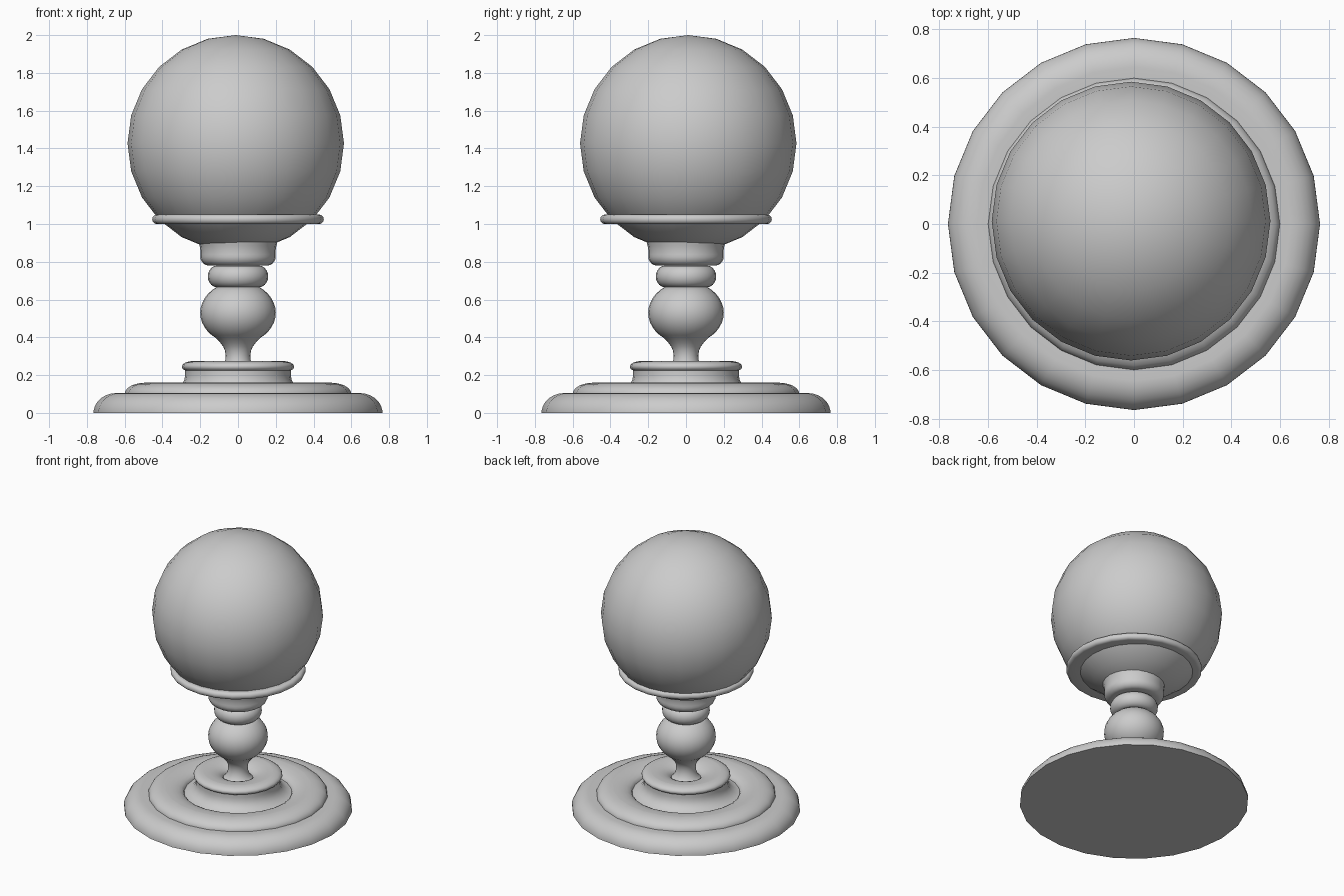
import bpy
import math

SEGMENTS = 24

cube = bpy.data.objects.get("Cube")
if cube:
    bpy.data.objects.remove(cube, do_unlink=True)

grey = bpy.data.materials.new("plain_grey")
grey.use_nodes = True
colour = (0.6, 0.6, 0.6, 1)
grey.diffuse_color = colour
grey.node_tree.nodes["Principled BSDF"].inputs["Base Color"].default_value = colour


def arc(r, z, a, b, start, end, steps=6):
    """Points of an elliptical arc in the (radius, height) plane, in degrees."""
    angles = [math.radians(start + (end - start) * i / steps) for i in range(steps + 1)]
    return [(r + a * math.cos(t), z + b * math.sin(t)) for t in angles]


def finish(obj, name, angle=50):
    obj.name = name
    obj.data.materials.append(grey)
    bpy.ops.object.select_all(action='DESELECT')
    obj.select_set(True)
    bpy.context.view_layer.objects.active = obj
    bpy.ops.object.shade_smooth_by_angle(angle=math.radians(angle))


def lathe(name, profile):
    """Turn a bottom-to-top profile about the z axis and close both ends."""
    verts, faces = [], []
    n = SEGMENTS
    for r, z in profile:
        for i in range(n):
            t = 2 * math.pi * i / n
            verts.append((r * math.cos(t), r * math.sin(t), z))
    for k in range(len(profile) - 1):
        for i in range(n):
            j = (i + 1) % n
            faces.append((k * n + i, k * n + j, (k + 1) * n + j, (k + 1) * n + i))
    faces.append(tuple(reversed(range(n))))
    faces.append(tuple(range(len(verts) - n, len(verts))))
    mesh = bpy.data.meshes.new(name)
    mesh.from_pydata(verts, [], faces)
    obj = bpy.data.objects.new(name, mesh)
    bpy.context.collection.objects.link(obj)
    finish(obj, name)


# Stepped foot
lathe("foot_plate", [(0.765, 0)] + arc(0.645, 0.0, 0.12, 0.105, 8, 90) + [(0.58, 0.1)])
lathe("foot_step", [(0.6, 0.09)] + arc(0.49, 0.1, 0.11, 0.06, 5, 90) + arc(0.49, 0.11, 0.13, 0.05, 90, 180))

# Flared collar and the dished ring on it
lathe("foot_collar", arc(0.38, 0.2, 0.1, 0.09, 270, 180) + [(0.28, 0.225)])
lathe("foot_ring", [(0.28, 0.215)] + arc(0.235, 0.245, 0.063, 0.03, -50, 90)
      + arc(0.235, 0.215, 0.14, 0.06, 90, 180))

# Turned stem
lathe("stem_ball", arc(0.14, 0.3, 0.075, 0.09, 255, 130, 8)
      + arc(0, 0.53, 0.2, 0.165, -55, 55, 12))
lathe("stem_bead", [(0.11, 0.665)] + arc(0.11, 0.7225, 0.05, 0.0575, -70, 70, 8) + [(0.11, 0.78)])
lathe("stem_cup", [(0.14, 0.78)] + arc(0.155, 0.83, 0.045, 0.05, -80, 10)
      + [(0.199, 0.86), (0.203, 0.885), (0.21, 0.91)])

# Rimmed saucer and the ball resting in it
lathe("saucer", [(0.36, 1.0)] + arc(0.43, 1.025, 0.024, 0.025, -90, 90, 8) + [(0.4, 1.05)])
bpy.ops.mesh.primitive_uv_sphere_add(segments=24, ring_count=12, radius=0.573,
                                     location=(-0.012, 0.012, 1.427))
finish(bpy.context.object, "top_ball")
